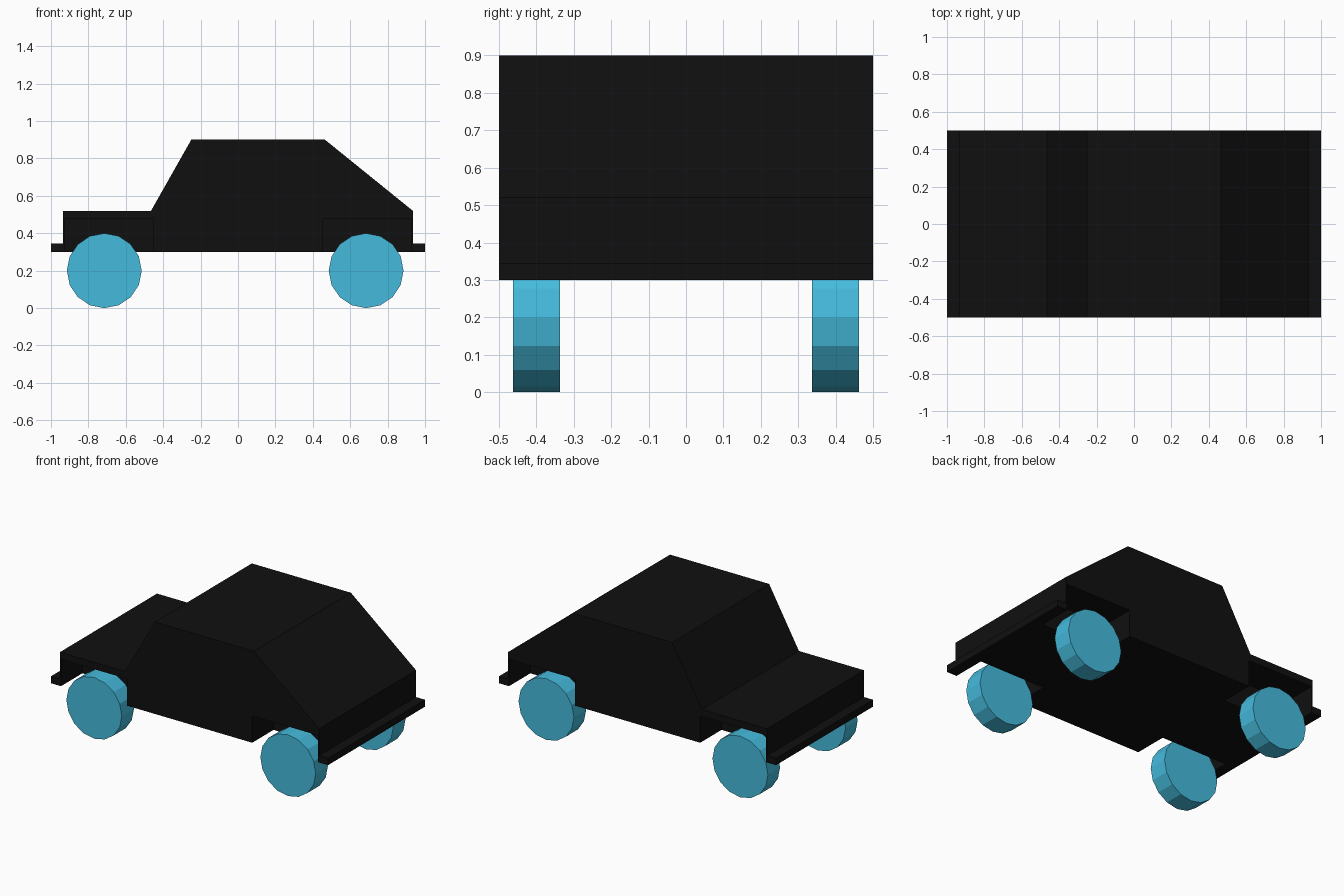
import bpy, math
import bmesh

if "Cube" in bpy.data.objects:
    bpy.data.objects.remove(bpy.data.objects["Cube"])


def material(name, color):
    m = bpy.data.materials.new(name)
    m.diffuse_color = (*color, 1)
    m.use_nodes = True
    m.node_tree.nodes["Principled BSDF"].inputs["Base Color"].default_value = m.diffuse_color
    return m


def extrude_profile(name, points, half_width):
    """Extrude an x-z outline symmetrically along y."""
    bm = bmesh.new()
    face = bm.faces.new([bm.verts.new((x, -half_width, z)) for x, z in points])
    geom = bmesh.ops.extrude_face_region(bm, geom=[face])["geom"]
    verts = [g for g in geom if isinstance(g, bmesh.types.BMVert)]
    bmesh.ops.translate(bm, verts=verts, vec=(0, 2 * half_width, 0))
    bmesh.ops.recalc_face_normals(bm, faces=bm.faces)
    mesh = bpy.data.meshes.new(name)
    bm.to_mesh(mesh)
    bm.free()
    obj = bpy.data.objects.new(name, mesh)
    bpy.context.collection.objects.link(obj)
    return obj


black = material("black_paint", (0.005, 0.005, 0.005))
blue = material("blue_tyre", (0.06, 0.5, 0.72))

# Car body with bumper lips at both ends
body = extrude_profile("car_body", [
    (-1, 0.3), (1, 0.3), (1, 0.345), (0.935, 0.345), (0.935, 0.52),
    (0.465, 0.9), (-0.25, 0.9), (-0.465, 0.52), (-0.935, 0.52),
    (-0.935, 0.345), (-1, 0.345)], 0.5)
body.data.materials.append(black)

for end, wheel_x in (("front", -0.715), ("rear", 0.685)):
    for side, s in (("right", -1), ("left", 1)):
        # Wheel well cutter, open at the side and underneath
        x = math.copysign(0.69, wheel_x)
        bpy.ops.mesh.primitive_cube_add(size=1, location=(x, s * 0.44, 0.325))
        cutter = bpy.context.object
        cutter.name = f"{end}_{side}_well_cutter"
        cutter.scale = (0.475, 0.32, 0.30)
        cutter.hide_render = True
        cutter.display_type = 'WIRE'
        cut = body.modifiers.new(f"{end}_{side}_well", 'BOOLEAN')
        cut.operation = 'DIFFERENCE'
        cut.solver = 'EXACT'
        cut.object = cutter

        # Low-poly wheel
        bpy.ops.mesh.primitive_cylinder_add(
            vertices=16, radius=0.2, depth=0.125,
            location=(wheel_x, s * 0.4, 0.2), rotation=(math.pi / 2, 0, 0))
        wheel = bpy.context.object
        wheel.name = f"{end}_{side}_wheel"
        wheel.data.materials.append(blue)
